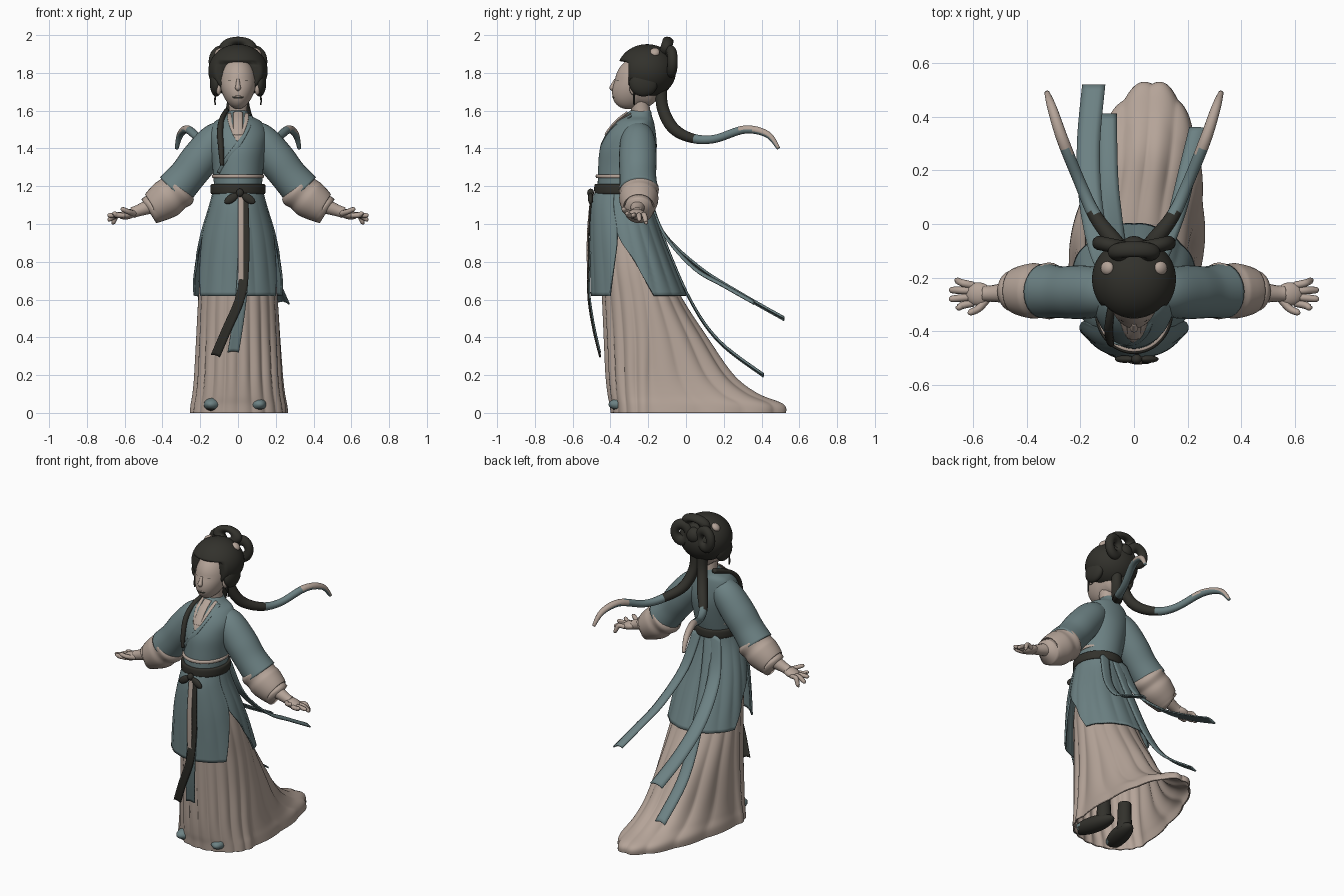
import bpy, bmesh, math
from mathutils import Vector, Euler

if "Cube" in bpy.data.objects:
    bpy.data.objects.remove(bpy.data.objects["Cube"])

def material(name, rgb):
    m = bpy.data.materials.new(name)
    m.diffuse_color = (*rgb, 1)
    m.use_nodes = True
    m.node_tree.nodes["Principled BSDF"].inputs["Base Color"].default_value = m.diffuse_color
    return m

TAN = material("warm tan", (0.46, 0.37, 0.315))
TEAL = material("dusty teal", (0.15, 0.22, 0.228))
DARK = material("charcoal", (0.032, 0.031, 0.025))

def cat(pts, n=6):
    """Smooth (Catmull-Rom) resampling of tuples."""
    out = []
    for i in range(len(pts) - 1):
        p0, p1, p2, p3 = pts[max(i - 1, 0)], pts[i], pts[i + 1], pts[min(i + 2, len(pts) - 1)]
        for k in range(n):
            t = k / n
            out.append(tuple(0.5 * (2 * b + (c - a) * t + (2 * a - 5 * b + 4 * c - d) * t * t
                       + (3 * b - a - 3 * c + d) * t ** 3) for a, b, c, d in zip(p0, p1, p2, p3)))
    return out + [tuple(pts[-1])]

def finish(bm, name, mats, rule=None, thick=0):
    bmesh.ops.recalc_face_normals(bm, faces=bm.faces)
    me = bpy.data.meshes.new(name)
    for f in bm.faces:
        f.smooth = True
        if rule:
            f.normal_update()
            f.material_index = rule(f.calc_center_median(), f.normal)
    bm.to_mesh(me)
    bm.free()
    for m in mats if isinstance(mats, (list, tuple)) else [mats]:
        me.materials.append(m)
    ob = bpy.data.objects.new(name, me)
    bpy.context.collection.objects.link(ob)
    if thick:
        s = ob.modifiers.new("thickness", 'SOLIDIFY')
        s.thickness, s.offset = thick, 0
    return ob

def grid(name, rows, mats, closed=True, caps=False, rule=None, thick=0):
    bm = bmesh.new()
    vs = [[bm.verts.new(p) for p in r] for r in rows]
    n = len(rows[0])
    for a, b in zip(vs, vs[1:]):
        for j in range(n if closed else n - 1):
            k = (j + 1) % n
            bm.faces.new((a[j], a[k], b[k], b[j]))
    if caps:
        bm.faces.new(vs[0])
        bm.faces.new(vs[-1])
    return finish(bm, name, mats, rule, thick)

def tube(name, pts, mats, ref=(0, 1, 0), flat=1, caps=True, rule=None, n=14):
    """Tube through (x, y, z, radius) points."""
    ps, rows = cat(pts), []
    for i, p in enumerate(ps):
        c = Vector(p[:3])
        t = (Vector(ps[min(i + 1, len(ps) - 1)][:3]) - Vector(ps[max(i - 1, 0)][:3])).normalized()
        s = Vector(ref)
        s = (s - t * s.dot(t)).normalized()
        u = t.cross(s)
        rows.append([c + p[3] * (s * math.cos(a) + u * math.sin(a) * flat)
                     for a in (2 * math.pi * j / n for j in range(n))])
    return grid(name, rows, mats, True, caps, rule)

def strip(name, pts, width, mat, side=(1, 0, 0), curl=.006):
    s = Vector(side).normalized() * width / 2
    rows = [[Vector(p) + s * k + Vector((0, 0, curl * (1 - k * k))) for k in (-1, -.5, 0, .5, 1)] for p in cat(pts)]
    return grid(name, rows, mat, False, thick=0.008)

def loft(name, secs, mats, span=None, pleats=0, amp=0, shift=0, n=128, thick=0):
    """Rings of (z, mid_y, half_width, front_y, back_y, angle_from, angle_to); angle 0 faces front."""
    rows, top, low = [], secs[0][0], secs[-1][0]
    closed = len(secs[0]) < 7
    for s in cat(secs):
        z, my, rx, f, b = s[:5]
        k = (top - z) / (top - low)
        row = []
        for j in range(n):
            t = 2 * math.pi * j / n if closed else math.radians(s[5] + (s[6] - s[5]) * j / (n - 1))
            back = max(0, -math.cos(t))
            w = 1 + amp * min(k, 1.6 * (1.08 - k) + .3) * (1 - .5 * back * k) * (abs(math.sin(pleats * t / 2 + 1.2 * math.sin(t))) * 2 - 1.4)
            y = my - math.cos(t) * w * ((my - f) if math.cos(t) > 0 else (b - my))
            row.append((rx * w * math.sin(t) + shift * k * k * back, y, z))
        rows.append(row)
    return grid(name, rows, mats, closed, thick=thick)

def ball(name, loc, r, mats, rot=(0, 0, 0), rule=None, tweak=None, seg=28):
    bm = bmesh.new()
    bmesh.ops.create_uvsphere(bm, u_segments=seg, v_segments=seg * 2 // 3, radius=1)
    e = Euler(rot).to_matrix()
    for v in bm.verts:
        v.co = e @ Vector((v.co.x * r[0], v.co.y * r[1], v.co.z * r[2])) + Vector(loc)
        if tweak:
            tweak(v.co)
    return finish(bm, name, mats, rule)

def ring(name, loc, R, r, mat, rot, scale=(1, 1, 1)):
    bpy.ops.mesh.primitive_torus_add(major_radius=R, minor_radius=r, location=loc, rotation=rot,
                                     major_segments=32, minor_segments=14)
    ob = bpy.context.object
    ob.name, ob.scale = name, scale
    ob.data.materials.append(mat)
    bpy.ops.object.shade_smooth()

# long skirt with train
loft("long_skirt", [(1.05, -.3, .13, -.44, -.2), (.8, -.26, .185, -.45, -.12), (.6, -.22, .205, -.44, -.02),
     (.4, -.2, .215, -.43, .11), (.2, -.2, .225, -.42, .25), (.1, -.2, .235, -.41, .38),
     (.045, -.2, .245, -.40, .515), (.0, -.2, .25, -.395, .53)], TAN, pleats=18, amp=.05, shift=.07, n=180, thick=.008)

# jacket skirt: front and back panels with open side slits
JACKET = [(1.19, -.33, .125, -.47, -.2), (1.1, -.33, .148, -.497, -.185), (.95, -.3, .193, -.505, -.135),
          (.8, -.27, .222, -.505, -.075), (.62, -.25, .245, -.5, .0)]
FRONT, BACK = (72, 72, 72, 63, 53), (72, 72, 72, 90, 109)
loft("jacket_front_panel", [s + (-a, a) for s, a in zip(JACKET, FRONT)], TEAL, pleats=14, amp=.015, thick=.01)
loft("jacket_back_panel", [s + (a, 360 - a) for s, a in zip(JACKET, BACK)], TEAL, pleats=18, amp=.03, thick=.01)

# bodice, sash and trim
BODICE = [(1.6, -.24, .046, -.295, -.185), (1.57, -.24, .075, -.335, -.18), (1.54, -.25, .125, -.375, -.17),
          (1.48, -.27, .155, -.42, -.16), (1.4, -.29, .15, -.455, -.155), (1.3, -.31, .135, -.465, -.17),
          (1.18, -.33, .125, -.468, -.2)]
loft("bodice", BODICE, TEAL)
for nm, z0, z1, g, m in (("sash", 1.21, 1.16, .012, DARK), ("waist_trim", 1.262, 1.244, .004, TAN)):
    loft(nm, [(z, -.33, .13 + g + d, -.47 - g - d, -.195 + g + d)
              for z, d in ((z0, -.02), (z0, 0), ((z0 + z1) / 2, .004), (z1, 0), (z1, -.02))], m)

def chest(x, z, out=.001):
    for a, b in zip(BODICE, BODICE[1:]):
        if b[0] <= z <= a[0]:
            k = (a[0] - z) / (a[0] - b[0])
            my, rx, f = (a[i] + (b[i] - a[i]) * k for i in (1, 2, 3))
            return (x, my - (my - f) * math.sqrt(max(0, 1 - (x / rx) ** 2)) - out, z)

# crossed collar over a bare neckline
for nm, m, r, pts in (
        ("neckline", TAN, .026, ((0, 1.59), (0, 1.55), (0, 1.5), (0, 1.47))),
        ("collar_right", TAN, .012, ((-.045, 1.585), (-.042, 1.55), (-.022, 1.49), (.005, 1.44))),
        ("collar_left", TAN, .012, ((.045, 1.585), (.042, 1.55), (.022, 1.49), (-.005, 1.44))),
        ("collar_edge", TEAL, .014, ((.065, 1.57), (.05, 1.51), (0, 1.42), (-.06, 1.34), (-.1, 1.27)))):
    tube(nm, [chest(x, z) + (r,) for x, z in pts], m, ref=(1, 0, 0), flat=.3)

# neck and head
tube("neck", [(0, -.235, 1.54, .054), (0, -.24, 1.6, .05), (0, -.25, 1.68, .052)], TAN)
def shape_face(c):
    low = max(0, 1.76 - c.z)
    c.x *= 1 - 1.2 * low
    if c.y < -.2:
        c.y -= .35 * low
ball("face", (0, -.252, 1.745), (.098, .125, .137), TAN, tweak=shape_face, seg=40)
tube("nose", [(0, -.372, 1.765, .008), (0, -.386, 1.735, .012), (0, -.39, 1.72, .015), (0, -.38, 1.708, .008)], TAN, ref=(1, 0, 0))
ball("mouth", (0, -.377, 1.672), (.03, .012, .012), DARK)
ball("teeth", (0, -.383, 1.676), (.022, .008, .006), TAN)
for sx in (-1, 1):
    tube("closed_eye", [(sx * .024, -.368, 1.757, .0025), (sx * .042, -.362, 1.762, .0025), (sx * .06, -.347, 1.757, .0025)],
         DARK, ref=(0, 0, 1), n=6)
    ball("ear", (sx * .102, -.275, 1.715), (.014, .024, .033), TAN)
    tube("earring", [(sx * .118, -.275, 1.7, .004), (sx * .122, -.275, 1.66, .005), (sx * .121, -.275, 1.63, .004)], DARK, n=6)

# hair cap, pushed back around the face
def open_face(c):
    if c.y < -.2:
        limit = -.37 if c.z > 1.86 else -.305 if abs(c.x) > .08 else -.29
        c.y = max(-.2 + (c.y + .2) * 1.05, limit)
ball("hair_cap", (0, -.205, 1.81), (.157, .152, .142), DARK, tweak=open_face, seg=56)
for sx in (-1, 1):
    ball("side_hair", (sx * .115, -.225, 1.745), (.034, .075, .07), DARK)
ring("hair_loop_top", (0, -.105, 1.935), .052, .03, DARK, (math.pi / 2 - .3, 0, 0), (1.2, .7, 1))
ball("hair_knot", (0, -.09, 1.86), (.05, .045, .05), DARK)
for sx in (-1, 1):
    ring("hair_loop_side", (sx * .085, -.08, 1.86), .045, .027, DARK, (math.pi / 2, 0, sx * .2), (1, 1.2, 1))
    ball("hair_flower", (sx * .1, -.165, 1.91), (.028, .026, .018), TAN, rot=(0, sx * .7, 0))
    # long wrapped tails
    tube("hair_tail", [(sx * x, y, z, r) for x, y, z, r in (
        (.025, -.13, 1.74, .03), (.03, -.125, 1.62, .032), (.07, -.07, 1.51, .032), (.145, .03, 1.455, .026),
        (.2, .15, 1.45, .022), (.265, .31, 1.5, .022), (.305, .43, 1.475, .018), (.325, .49, 1.4, .01))],
        [DARK, TEAL, TAN], ref=(1, 0, 0), rule=lambda c, n: 0 if c.y < .04 else 2 if c.y > .27 and n.z > -.2 else 1)
# lock over the shoulder
tube("shoulder_lock", [(-.06, -.2, 1.6, .014), (-.085, -.32, 1.555, .015), (-.095, -.395, 1.49, .016),
     (-.09, -.435, 1.4, .015), (-.085, -.45, 1.31, .01)], DARK, ref=(1, 0, 0), n=10)

# arms
for sx in (-1, 1):
    def arm(name, pts, mat, **kw):
        tube(name, [(sx * p[0],) + p[1:] for p in pts], mat, **kw)
    arm("sleeve", [(.05, -.255, 1.485, .07), (.12, -.255, 1.44, .092), (.2, -.255, 1.345, .1), (.27, -.255, 1.255, .097),
        (.335, -.25, 1.18, .103)], TEAL, n=28)
    arm("cuff", [(.3, -.25, 1.2, .09), (.315, -.25, 1.185, .106), (.345, -.25, 1.16, .1), (.375, -.25, 1.135, .104),
        (.41, -.25, 1.11, .097), (.445, -.25, 1.085, .084), (.44, -.25, 1.09, .074),
        (.38, -.25, 1.13, .07)], TAN, caps=False, n=28)
    arm("forearm", [(.36, -.25, 1.14, .05), (.45, -.255, 1.1, .042), (.53, -.26, 1.07, .031), (.56, -.26, 1.06, .03)], TAN)
    ball("palm", (sx * .582, -.262, 1.052), (.052, .044, .026), TAN, rot=(0, sx * .25, 0))
    for y0, y1, xe, ze in ((-.295, -.312, .665, 1.055), (-.272, -.28, .69, 1.045), (-.25, -.247, .69, 1.025), (-.23, -.212, .67, 1.01)):
        arm("finger", [(.6, y0, 1.045, .014), (.64, (y0 + y1) / 2, 1.047, .014), (xe - .01, y1, ze, .012), (xe, y1, ze - .003, .005)],
            TAN, n=8)
    arm("thumb", [(.55, -.28, 1.055, .016), (.58, -.315, 1.065, .014), (.61, -.33, 1.078, .012), (.62, -.333, 1.082, .005)],
        TAN, ref=(0, 0, 1), n=8)

# bow and hanging front ribbons
ball("bow_knot", (.01, -.505, 1.165), (.02, .018, .022), DARK)
for sx in (-1, 1):
    ball("bow_loop", (.01 + sx * .045, -.505, 1.135), (.042, .014, .022), DARK, rot=(0, sx * .6, 0))
strip("front_panel_strip", [(.015, -.5, 1.16), (.015, -.517, 1.0), (.015, -.522, .85), (.015, -.518, .68)], .03, TAN)
strip("front_ribbon_dark", [(.03, -.5, 1.15), (.035, -.512, 1.0), (.035, -.515, .8), (.015, -.518, .62), (-.06, -.49, .44), (-.12, -.455, .3)],
      .05, DARK, (1, 0, -.25))
strip("front_ribbon_teal", [(.03, -.508, .85), (.02, -.512, .65), (.0, -.49, .48), (-.025, -.455, .32)], .06, TEAL)

# trailing back ribbons
strip("back_ribbon_left", [(-.07, -.2, 1.17), (-.12, -.12, .95), (-.16, .07, .765), (-.17, .29, .625), (-.15, .52, .495)], .085, TEAL,
      (1, 0, .15), .012)
strip("back_ribbon_middle", [(-.03, -.2, 1.17), (-.06, -.11, .9), (-.08, .03, .58), (-.095, .18, .37), (-.1, .41, .195)], .07, TEAL,
      (1, 0, .15), .012)
strip("back_ribbon_right", [(.06, -.2, 1.17), (.1, -.12, .95), (.16, .04, .765), (.2, .2, .67), (.24, .36, .58)], .065, TEAL,
      (1, 0, -.15), .012)

# turned-out shoes with dark soles, and dark ankles
for sx, x in ((-1, -.115), (1, .085)):
    ball("shoe", (x, -.27, .045), (.058, .145, .045), [TEAL, DARK], rot=(0, 0, sx * .25),
         rule=lambda c, n: 0 if c.z > .02 and c.y < -.33 else 1)
    tube("ankle", [(x - sx * .02, -.2, .04, .05), (x - sx * .02, -.2, .12, .042), (x - sx * .02, -.2, .22, .04)], DARK)
